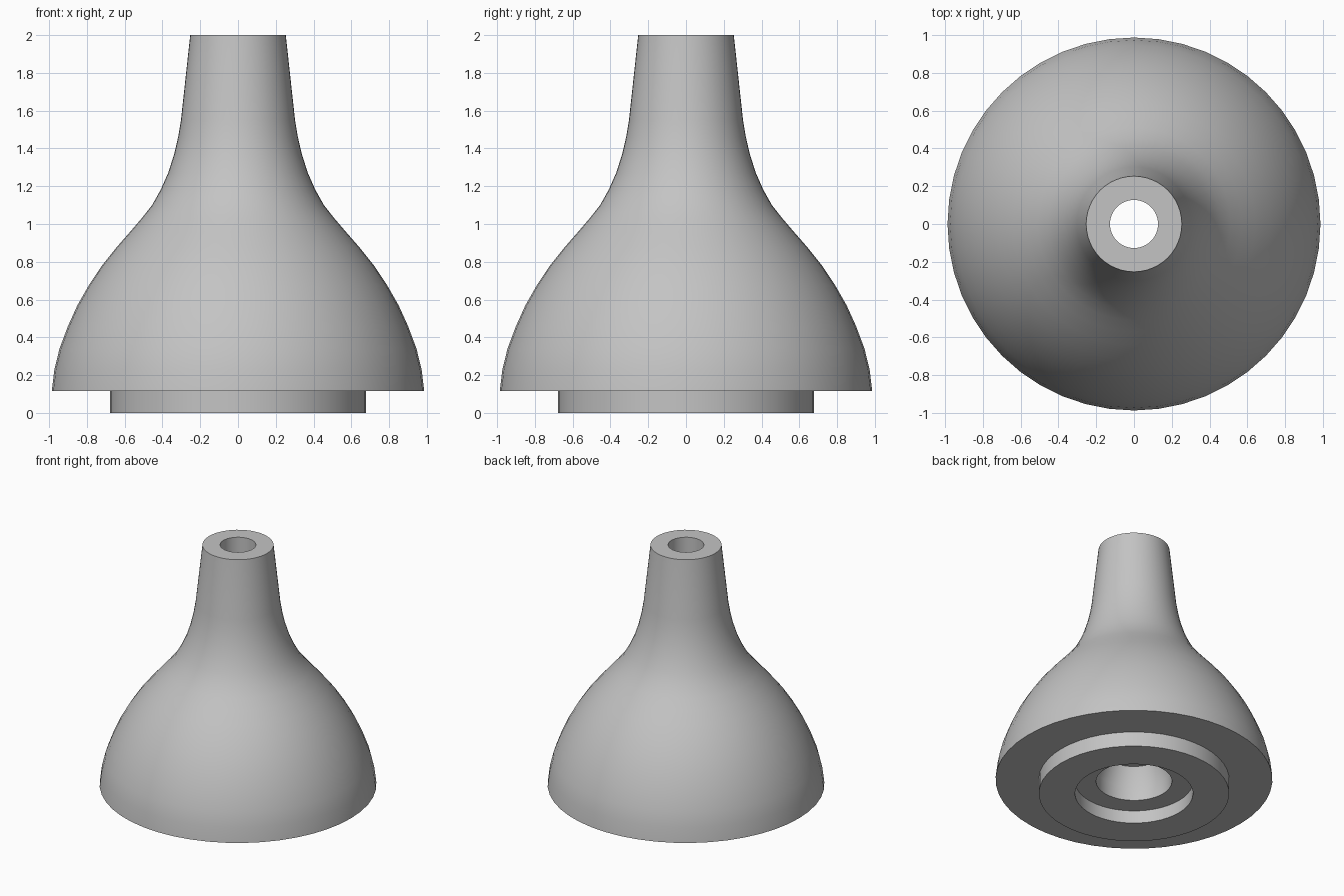
import bpy
import bmesh
import math

cube = bpy.data.objects.get("Cube")
if cube:
    bpy.data.objects.remove(cube, do_unlink=True)

grey = bpy.data.materials.new("plain grey")
grey.use_nodes = True
colour = (0.55, 0.55, 0.55, 1)
grey.diffuse_color = colour
grey.node_tree.nodes["Principled BSDF"].inputs["Base Color"].default_value = colour


def lathe(name, profile, segments):
    """Revolve a closed (radius, height) profile around the z axis."""
    bm = bmesh.new()
    rings = []
    for r, z in profile:
        rings.append([bm.verts.new((r * math.cos(a), r * math.sin(a), z))
                      for a in (2 * math.pi * i / segments for i in range(segments))])
    for k, low in enumerate(rings):
        high = rings[(k + 1) % len(rings)]
        for i in range(segments):
            j = (i + 1) % segments
            bm.faces.new((low[i], low[j], high[j], high[i]))
    bmesh.ops.recalc_face_normals(bm, faces=bm.faces)
    mesh = bpy.data.meshes.new(name)
    bm.to_mesh(mesh)
    bm.free()
    obj = bpy.data.objects.new(name, mesh)
    bpy.context.collection.objects.link(obj)
    mesh.materials.append(grey)
    bpy.ops.object.select_all(action='DESELECT')
    obj.select_set(True)
    bpy.context.view_layer.objects.active = obj
    bpy.ops.object.shade_smooth_by_angle(angle=math.radians(35))
    return obj


# Base boss and flange underside
base = [(0.42, 0), (0.678, 0), (0.678, 0.116)]
# Bell-shaped dome flowing into the neck
dome = [(0.986, 0.116), (0.972, 0.23), (0.945, 0.34), (0.9, 0.46), (0.85, 0.57),
        (0.79, 0.675), (0.72, 0.78), (0.64, 0.88), (0.57, 0.96), (0.51, 1.03)]
neck = [(0.455, 1.1), (0.41, 1.18), (0.37, 1.27), (0.338, 1.37),
        (0.317, 1.46), (0.302, 1.55), (0.253, 2)]
# Through hole, then the stepped socket underneath
bore = [(0.127, 2), (0.127, 0.35), (0.22, 0.35), (0.27, 0.21), (0.27, 0.1), (0.42, 0.1)]

lathe("bell_body", base + dome + neck + bore, 48)
